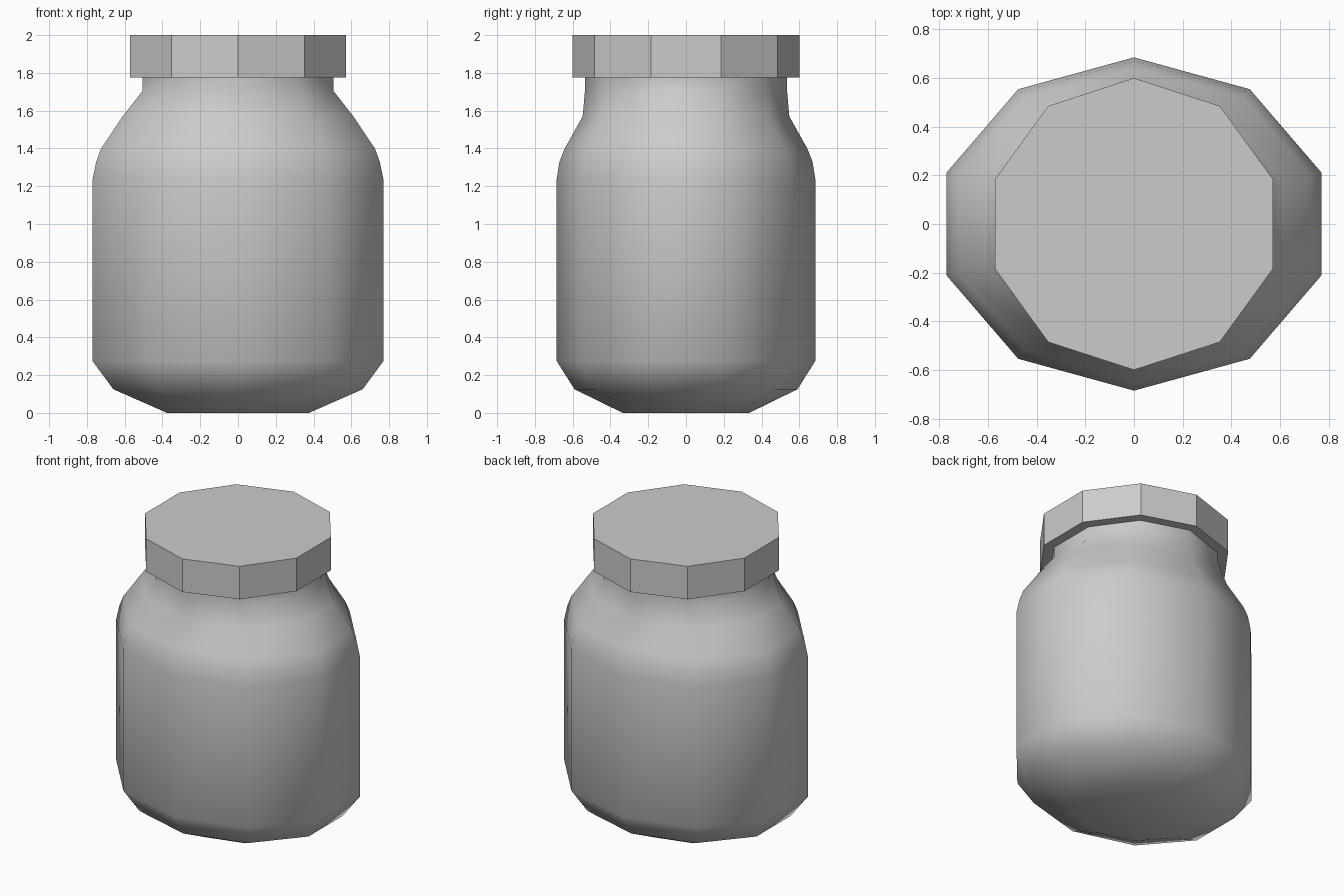
import bpy, bmesh, math

if "Cube" in bpy.data.objects:
    bpy.data.objects.remove(bpy.data.objects["Cube"])

SIDES = 10


def lathe(name, profile, cap_bottom, cap_top, smooth):
    """Skin ten-sided elliptical rings; profile rows are (x radius, y radius, z)."""
    bm = bmesh.new()
    rings = []
    for rx, ry, z in profile:
        ring = []
        for i in range(SIDES):
            a = math.pi / 2 + 2 * math.pi * i / SIDES
            ring.append(bm.verts.new((rx * math.cos(a), ry * math.sin(a), z)))
        rings.append(ring)
    for lo, hi in zip(rings, rings[1:]):
        for i in range(SIDES):
            j = (i + 1) % SIDES
            bm.faces.new((lo[i], lo[j], hi[j], hi[i]))
    if cap_bottom:
        bm.faces.new(rings[0][::-1])
    if cap_top:
        bm.faces.new(rings[-1])
    bmesh.ops.recalc_face_normals(bm, faces=bm.faces)
    for f in bm.faces:
        f.smooth = smooth
    mesh = bpy.data.meshes.new(name)
    bm.to_mesh(mesh)
    bm.free()
    obj = bpy.data.objects.new(name, mesh)
    bpy.context.collection.objects.link(obj)
    return obj


# Jar body: oval at the belly, blending to a round neck
lathe("jar_body", [
    (0.395, 0.335, 0.0),
    (0.694, 0.590, 0.125),
    (0.810, 0.685, 0.275),
    (0.810, 0.685, 1.235),
    (0.789, 0.670, 1.330),
    (0.762, 0.642, 1.400),
    (0.642, 0.547, 1.570),
    (0.531, 0.535, 1.705),
    (0.531, 0.535, 1.775),
], True, False, True)

# Lid: flat-sided cap with an overhanging rim that meets the neck
lathe("lid", [
    (0.531, 0.535, 1.775),
    (0.600, 0.600, 1.775),
    (0.600, 0.600, 2.0),
], False, True, False)
